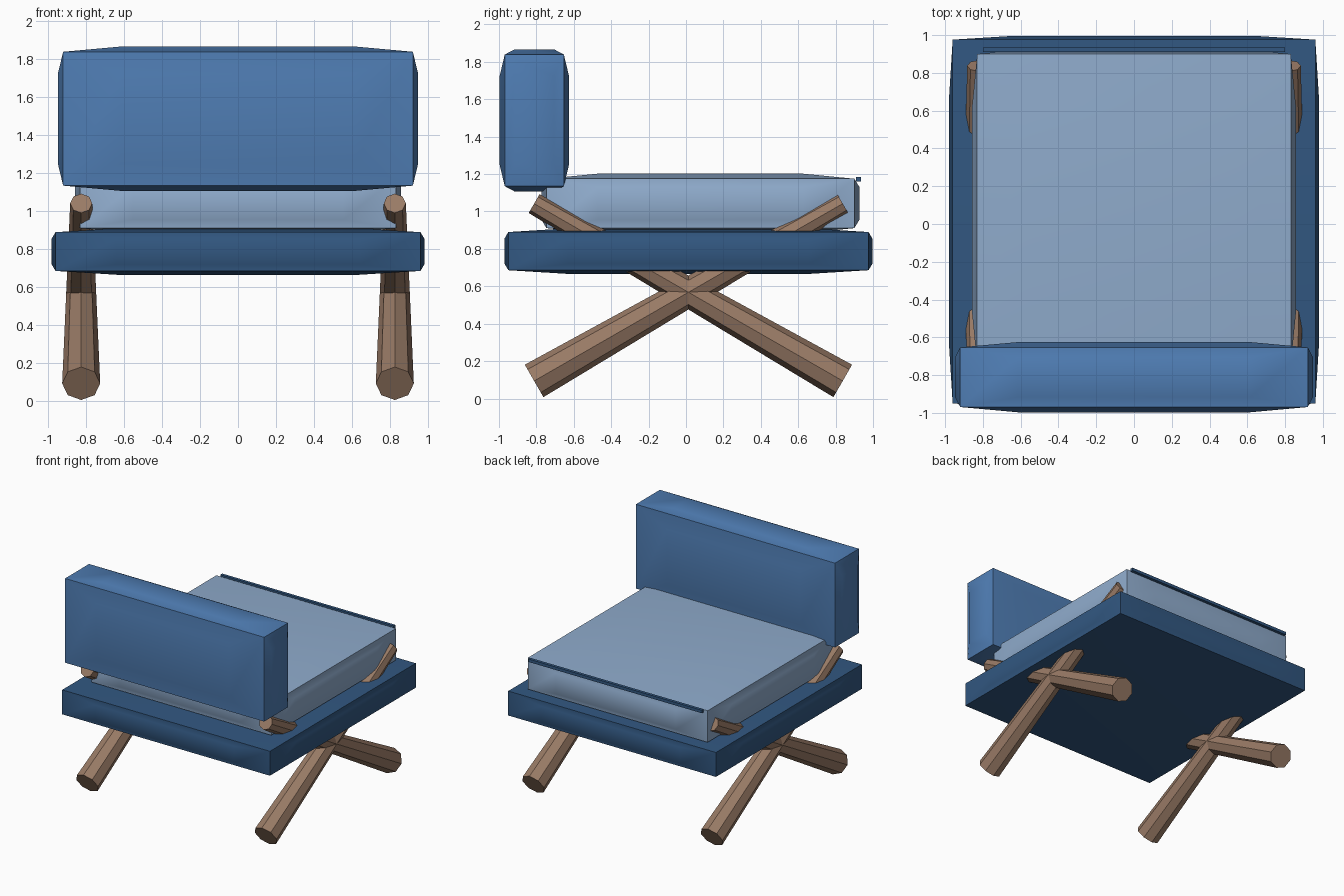
import bpy, bmesh, math
from mathutils import Vector

if "Cube" in bpy.data.objects:
    bpy.data.objects.remove(bpy.data.objects["Cube"])


def material(name, rgb):
    m = bpy.data.materials.new(name)
    m.diffuse_color = (*[(c / 255) ** 2.2 for c in rgb], 1)
    m.use_nodes = True
    m.node_tree.nodes["Principled BSDF"].inputs["Base Color"].default_value = m.diffuse_color
    return m


BLUE = material("backrest_blue", (80, 124, 178))
DARK = material("dark_blue", (53, 88, 128))
LIGHT = material("light_blue", (142, 170, 203))
WOOD = material("brown_wood", (152, 122, 102))


def finish(bm, name, mat, centre):
    bmesh.ops.recalc_face_normals(bm, faces=bm.faces)
    me = bpy.data.meshes.new(name)
    bm.to_mesh(me)
    bm.free()
    me.materials.append(mat)
    ob = bpy.data.objects.new(name, me)
    ob.location = centre
    bpy.context.collection.objects.link(ob)
    return ob


def padded_box(name, mat, centre, half, puff):
    """Box whose faces each bulge out to a smaller flat panel."""
    bm = bmesh.new()
    bmesh.ops.create_cube(bm, size=2)
    for v in bm.verts:
        v.co = Vector(a * b for a, b in zip(v.co, half))
    for f in list(bm.faces):
        n = f.normal.copy() if f.normal.length else None
        f.normal_update()
        n = f.normal.copy()
        axis = max(range(3), key=lambda i: abs(n[i]))
        panel = bmesh.ops.extrude_discrete_faces(bm, faces=[f])["faces"][0]
        for v in panel.verts:
            for i in range(3):
                if i == axis:
                    v.co[i] += math.copysign(puff, n[i])
                else:
                    v.co[i] *= 2 / 3
    ob = finish(bm, name, mat, centre)
    bpy.ops.object.select_all(action='DESELECT')
    ob.select_set(True)
    bpy.context.view_layer.objects.active = ob
    bpy.ops.object.shade_smooth_by_angle(angle=math.radians(40))
    return ob


# Padded parts
padded_box("base_slab", DARK, (0, 0.013, 0.788), (0.96, 0.963, 0.102), 0.02)
padded_box("seat_cushion", LIGHT, (0, 0.077, 1.043), (0.83, 0.823, 0.132), 0.027)
padded_box("backrest", BLUE, (0, -0.811, 1.487), (0.92, 0.158, 0.352), 0.028)

# Thin piping along the rear edge of the seat cushion
bm = bmesh.new()
bmesh.ops.create_cube(bm, size=1)
bmesh.ops.scale(bm, vec=(1.6, 0.025, 0.025), verts=bm.verts)
finish(bm, "seat_piping", DARK, (0, 0.922, 1.172))

# Two pairs of crossed, tapered eight-sided legs
for side, x in (("left", -0.825), ("right", 0.825)):
    for end, s in (("front", -1), ("rear", 1)):
        foot = Vector((x, 0.013 + s * 0.825, 0.094))
        tip = Vector((x, 0.013 - s * 0.825, 1.042))
        axis = tip - foot
        bm = bmesh.new()
        bmesh.ops.create_cone(bm, cap_ends=True, segments=8, radius1=0.1,
                              radius2=0.058, depth=axis.length)
        ob = finish(bm, f"{side}_{end}_leg", WOOD, (foot + tip) / 2)
        ob.rotation_euler = (-math.atan2(axis.y, axis.z), 0, 0)
